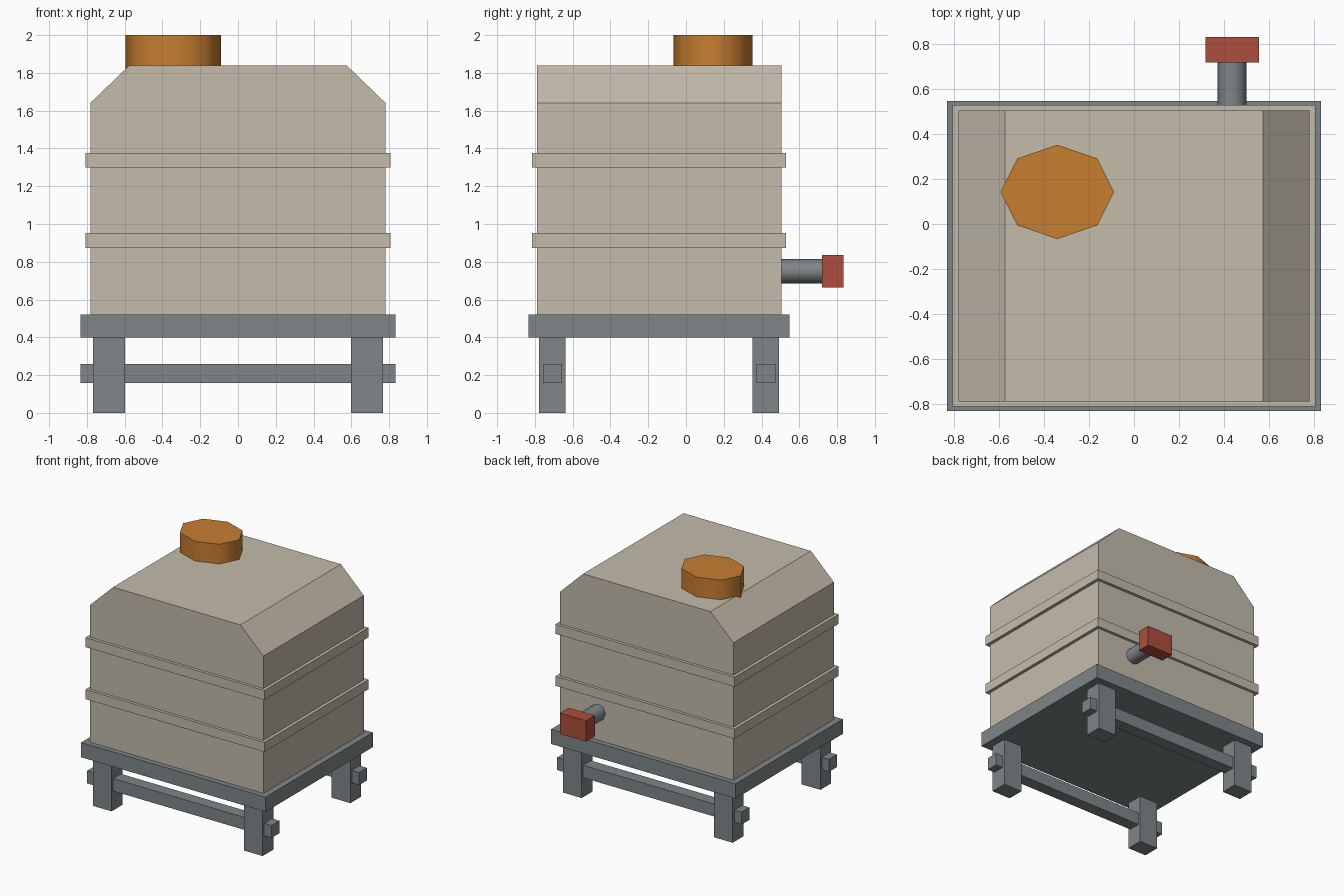
import bpy, bmesh, math
from mathutils import Matrix

if "Cube" in bpy.data.objects:
    bpy.data.objects.remove(bpy.data.objects["Cube"])

CY = -0.142  # depth centre of tank and stand


def material(name, rgb):
    m = bpy.data.materials.new(name)
    m.diffuse_color = (*rgb, 1)
    m.use_nodes = True
    m.node_tree.nodes["Principled BSDF"].inputs["Base Color"].default_value = m.diffuse_color
    return m


PLASTIC = material("cream_plastic", (0.55, 0.50, 0.41))
STEEL = material("grey_steel", (0.21, 0.24, 0.25))
ORANGE = material("orange_cap", (0.57, 0.21, 0.03))
RED = material("red_handle", (0.42, 0.075, 0.045))


def finish(name, bm, mat):
    bmesh.ops.recalc_face_normals(bm, faces=bm.faces)
    me = bpy.data.meshes.new(name)
    bm.to_mesh(me)
    bm.free()
    ob = bpy.data.objects.new(name, me)
    bpy.context.collection.objects.link(ob)
    me.materials.append(mat)
    return ob


def box(name, x, y, z, mat):
    bm = bmesh.new()
    size = [b - a for a, b in (x, y, z)]
    mid = [(a + b) / 2 for a, b in (x, y, z)]
    bmesh.ops.create_cube(bm, size=1, matrix=Matrix.Translation(mid) @ Matrix.Diagonal((*size, 1)))
    return finish(name, bm, mat)


def octagon(name, centre, rx, ry, depth, mat, rot=Matrix()):
    bm = bmesh.new()
    bmesh.ops.create_cone(bm, cap_ends=True, segments=8, radius1=1, radius2=1, depth=depth,
                          matrix=Matrix.Translation(centre) @ rot @ Matrix.Diagonal((rx, ry, 1, 1)))
    ob = finish(name, bm, mat)
    bpy.ops.object.select_all(action='DESELECT')
    ob.select_set(True)
    bpy.context.view_layer.objects.active = ob
    bpy.ops.object.shade_smooth_by_angle(angle=math.radians(60))
    return ob


# Stand: deck, four legs, front and back rails
box("stand_deck", (-0.833, 0.833), (CY - 0.691, CY + 0.691), (0.40, 0.52), STEEL)
for side, sy in (("front", -1), ("back", 1)):
    y = CY + sy * 0.565
    for hand, sx in (("left", -1), ("right", 1)):
        x = sx * 0.682
        box(f"{side}_{hand}_leg", (x - 0.085, x + 0.085), (y - 0.07, y + 0.07), (0, 0.40), STEEL)
    box(f"{side}_rail", (-0.833, 0.833), (y - 0.05, y + 0.05), (0.158, 0.26), STEEL)

# Tank body: chamfered profile extruded front to back
profile = [(-0.782, 0.52), (0.782, 0.52), (0.782, 1.64), (0.575, 1.84), (-0.575, 1.84), (-0.782, 1.64)]
bm = bmesh.new()
face = bm.faces.new([bm.verts.new((x, CY - 0.648, z)) for x, z in profile])
ext = bmesh.ops.extrude_face_region(bm, geom=[face], use_keep_orig=True)
bmesh.ops.translate(bm, vec=(0, 1.296, 0),
                    verts=[v for v in ext["geom"] if isinstance(v, bmesh.types.BMVert)])
finish("tank_body", bm, PLASTIC)

# Raised bands around the tank
for name, z in (("lower_band", 0.913), ("upper_band", 1.337)):
    box(name, (-0.808, 0.808), (CY - 0.672, CY + 0.672), (z - 0.039, z + 0.039), PLASTIC)

# Filler cap
octagon("filler_cap", (-0.342, 0.143, 1.91), 0.253, 0.21, 0.18, ORANGE)

# Outlet pipe and valve handle on the back
octagon("outlet_pipe", (0.437, 0.605, 0.75), 0.065, 0.065, 0.25, STEEL, Matrix.Rotation(math.pi / 2, 4, 'X'))
box("valve_handle", (0.319, 0.556), (0.72, 0.833), (0.665, 0.835), RED)
